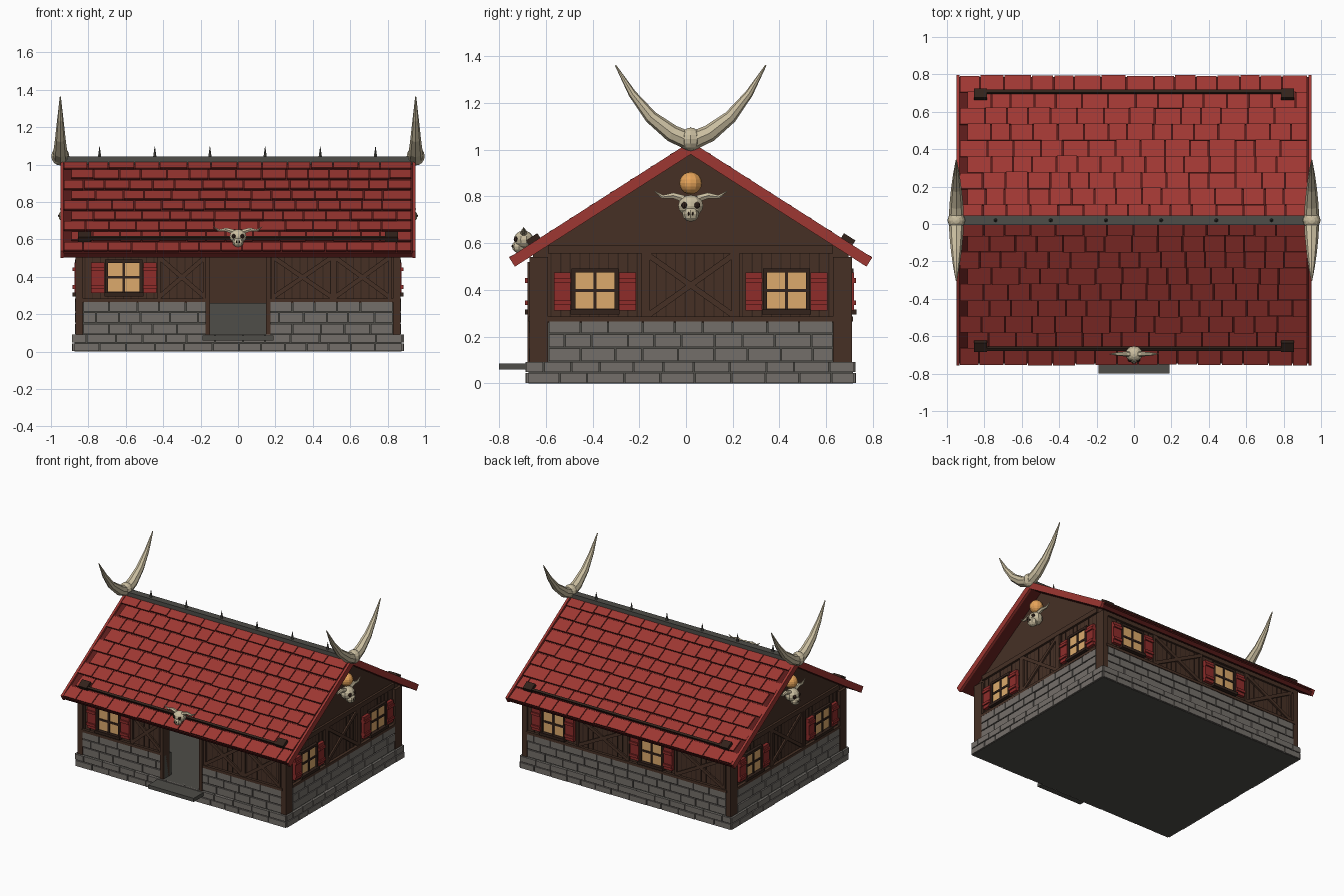
import bpy, bmesh, math, random
from mathutils import Matrix, Vector

random.seed(4)
if "Cube" in bpy.data.objects:
    bpy.data.objects.remove(bpy.data.objects["Cube"])


def material(name, *rgb):
    m = bpy.data.materials.new(name)
    col = [((c / 255 + 0.055) / 1.055) ** 2.4 for c in rgb] + [1]
    m.diffuse_color = col
    m.use_nodes = True
    m.node_tree.nodes["Principled BSDF"].inputs["Base Color"].default_value = col
    return m


ROOF = material("roof red", 158, 55, 50)
UNDER = material("dark red", 88, 27, 25)
SHUTTER = material("shutter red", 142, 44, 42)
WOOD = material("brown wood", 70, 48, 37)
DARK = material("dark wood", 50, 34, 27)
STONE = material("light stone", 116, 111, 106)
GREY = material("dark stone", 78, 77, 72)
GLASS = material("lit glass", 220, 170, 108)
BONE = material("bone", 202, 190, 160)
ORB = material("orange glow", 232, 165, 90)


def frame(u, n, w, origin):
    m = Matrix((u, n, w)).transposed().to_4x4()
    m.translation = origin
    return m


# Every frame is (along the wall, outward, up), centred on the house axis
MID, UP = Vector((0, 0.02, 0)), (0, 0, 1)
FRONT = frame((1, 0, 0), (0, -1, 0), UP, MID)
BACK = frame((1, 0, 0), (0, 1, 0), UP, MID)
GABLES = [frame((0, 1, 0), (s, 0, 0), UP, MID) for s in (1, -1)]
PITCH = math.atan2(0.495, 0.775)
CO, SI = math.cos(PITCH), math.sin(PITCH)
SLOPES = [frame((1, 0, 0), (0, s * SI, CO), (0, s * CO, -SI), (0, 0.02, 1.03)) for s in (-1, 1)]


class Part:
    def __init__(self, name):
        self.name, self.bm, self.mats = name, bmesh.new(), []

    def paint(self, faces, mat):
        if mat not in self.mats:
            self.mats.append(mat)
        for f in faces:
            f.material_index = self.mats.index(mat)

    def solid(self, verts, mat):
        faces = {f for v in verts for f in v.link_faces}
        self.paint(faces, mat)
        return faces

    def box(self, m, u, n, w, mat):
        mid = Vector([(a + b) / 2 for a, b in (u, n, w)])
        size = Matrix.Diagonal([b - a for a, b in (u, n, w)] + [1])
        r = bmesh.ops.create_cube(self.bm, size=1, matrix=m @ Matrix.Translation(mid) @ size)
        return self.solid(r["verts"], mat)

    def ball(self, m, at, radii, mat, seg=10):
        mm = m @ Matrix.Translation(at) @ Matrix.Diagonal([*radii, 1])
        r = bmesh.ops.create_uvsphere(self.bm, u_segments=seg, v_segments=seg - 2, radius=1, matrix=mm)
        self.solid(r["verts"], mat)

    def horn(self, m, path, radii, mat, seg=8):
        pts, n, rings = [Vector(p) for p in path], Vector((0, 1, 0)), []
        for i, p in enumerate(pts):
            t = (pts[min(i + 1, len(pts) - 1)] - pts[max(i - 1, 0)]).normalized()
            side = t.cross(n)
            ring = []
            for k in range(seg):
                a = math.tau * k / seg
                ring.append(self.bm.verts.new(m @ (p + radii[i] * (n * math.cos(a) + side * math.sin(a)))))
            rings.append(ring)
        for a, b in zip(rings, rings[1:]):
            for k in range(seg):
                j = (k + 1) % seg
                self.bm.faces.new((a[k], a[j], b[j], b[k]))
        self.bm.faces.new(rings[0])
        self.bm.faces.new(rings[-1])
        self.solid([v for r in rings for v in r], mat)

    def prism(self, m, outline, n0, n1, mat):
        a, b = [[self.bm.verts.new(m @ Vector((u, n, w))) for u, w in outline] for n in (n0, n1)]
        self.bm.faces.new(a)
        self.bm.faces.new(b)
        for k in range(len(a)):
            j = (k + 1) % len(a)
            self.bm.faces.new((a[k], a[j], b[j], b[k]))
        self.solid(a + b, mat)

    def finish(self):
        bmesh.ops.recalc_face_normals(self.bm, faces=self.bm.faces)
        me = bpy.data.meshes.new(self.name)
        self.bm.to_mesh(me)
        self.bm.free()
        for m in self.mats:
            me.materials.append(m)
        bpy.context.collection.objects.link(bpy.data.objects.new(self.name, me))


def courses(part, m, u0, u1, n, heights):
    """Rows of staggered stones just proud of a mortar face."""
    for i, (z0, z1) in enumerate(heights):
        u = u0
        width = 0.07 if i % 2 else 0.14
        while u < u1 - 0.01:
            end = u + width
            if u1 - end < 0.05:
                end = u1
            part.box(m, (u + 0.003, end - 0.003), (n - 0.02, n + random.uniform(0.008, 0.012)), (z0, z1), STONE)
            u, width = end, random.uniform(0.11, 0.16)


# Stone foundation, plinth and doorstep
base = Part("foundation")
base.box(FRONT, (-0.875, 0.875), (-0.695, 0.695), (0, 0.09), GREY)
LOW = [(0.002, 0.043), (0.049, 0.09)]
HIGH = [(0.095, 0.148), (0.155, 0.208), (0.215, 0.265)]
runs = [(FRONT, -0.83, -0.15, 0.68), (FRONT, 0.15, 0.83, 0.68), (BACK, -0.83, 0.83, 0.68)]
runs += [(g, -0.61, 0.61, 0.86) for g in GABLES]
for m, a, b, n in runs:
    base.box(m, (a, b), (n - 0.08, n), (0.08, 0.26), GREY)
    courses(base, m, a, b, n, HIGH)
for m, half, n in [(FRONT, 0.88, 0.695), (BACK, 0.88, 0.695)] + [(g, 0.7, 0.875) for g in GABLES]:
    courses(base, m, -half, half, n, LOW)
base.finish()
step = Part("doorstep")
step.box(FRONT, (-0.19, 0.19), (0.65, 0.82), (0.058, 0.085), GREY)
step.finish()

# Wooden walls with an open doorway
walls = Part("walls")
for a, b, z in [(-0.85, -0.15, 0.09), (0.15, 0.85, 0.09), (-0.15, 0.15, 0.51)]:
    walls.box(FRONT, (a, b), (0.625, 0.675), (z, 0.55), WOOD)
walls.box(BACK, (-0.85, 0.85), (0.625, 0.675), (0.09, 0.55), WOOD)
for g in GABLES:
    walls.prism(g, [(-0.675, 0.09), (0.675, 0.09), (0.675, 0.552), (0, 0.983), (-0.675, 0.552)], 0.8, 0.85, WOOD)
walls.finish()

# Plank joints
joints = Part("plank_joints")
for m, half, n, top in [(FRONT, 0.82, 0.675, 0.52), (BACK, 0.82, 0.675, 0.52)] + [(g, 0.6, 0.85, 0.56) for g in GABLES]:
    u = -half
    while u < half:
        if m is not FRONT or abs(u) > 0.17:
            joints.box(m, (u, u + 0.005), (n, n + 0.002), (0.28, top), DARK)
        u += 0.041
joints.finish()

# Timber frame: posts, rails and crossed braces
timber = Part("timber_frame")
for g in GABLES:
    for s in (-1, 1):
        timber.box(g, sorted((s * 0.61, s * 0.69)), (0.83, 0.87), (0.09, 0.54), WOOD)
        timber.box(g, sorted((s * 0.19, s * 0.21)), (0.84, 0.864), (0.28, 0.56), WOOD)
    timber.box(g, (-0.61, 0.61), (0.84, 0.872), (0.265, 0.285), WOOD)
    timber.box(g, (-0.61, 0.61), (0.84, 0.866), (0.555, 0.59), WOOD)
for a, b in [(-0.84, -0.15), (0.15, 0.84)]:
    timber.box(FRONT, (a, b), (0.66, 0.695), (0.265, 0.285), WOOD)
timber.box(BACK, (-0.84, 0.84), (0.66, 0.695), (0.265, 0.285), WOOD)
for m in (FRONT, BACK):
    timber.box(m, (-0.84, 0.84), (0.66, 0.69), (0.51, 0.54), WOOD)
for s in (-1, 1):
    timber.box(FRONT, sorted((s * 0.15, s * 0.175)), (0.62, 0.698), (0.09, 0.52), WOOD)
panels = [(FRONT, -0.43, -0.17, 0.675), (FRONT, 0.18, 0.51, 0.675), (FRONT, 0.51, 0.82, 0.675),
          (BACK, -0.02, 0.42, 0.675), (BACK, -0.82, -0.4, 0.675)]
for m, a, b, n in panels + [(g, -0.19, 0.19, 0.85) for g in GABLES]:
    top = 0.51 if n < 0.8 else 0.555
    w, h = b - a, top - 0.285
    for s in (-1, 1):
        turn = Matrix.Translation(((a + b) / 2, n, (top + 0.285) / 2)) @ Matrix.Rotation(s * math.atan2(h, w), 4, "Y")
        half = math.hypot(w, h) / 2 - 0.01
        timber.box(m @ turn, (-half, half), (0, 0.012), (-0.012, 0.012), WOOD)
        edge = (a, a + 0.016) if s < 0 else (b - 0.016, b)
        timber.box(m, edge, (n, n + 0.013), (0.285, top), WOOD)
timber.finish()

# Windows with shutters
windows = Part("windows")
spots = [(FRONT, -0.61, 0.675), (BACK, 0.61, 0.675), (BACK, -0.21, 0.675)]
for m, u, n in spots + [(g, s * 0.41, 0.85) for g in GABLES for s in (-1, 1)]:
    windows.box(m, (u - 0.1, u + 0.1), (n, n + 0.008), (0.3, 0.49), DARK)
    windows.box(m, (u - 0.084, u + 0.084), (n, n + 0.012), (0.32, 0.475), GLASS)
    windows.box(m, (u - 0.007, u + 0.007), (n, n + 0.018), (0.31, 0.48), DARK)
    windows.box(m, (u - 0.085, u + 0.085), (n, n + 0.018), (0.39, 0.404), DARK)
    windows.box(m, (u - 0.105, u + 0.105), (n, n + 0.035), (0.295, 0.316), DARK)
    windows.box(m, (u - 0.1, u + 0.1), (n, n + 0.022), (0.474, 0.492), DARK)
    for s in (-1, 1):
        windows.box(m, sorted((u + s * 0.084, u + s * 0.1)), (n, n + 0.022), (0.3, 0.49), DARK)
        windows.box(m, sorted((u + s * 0.104, u + s * 0.175)), (n, n + 0.024), (0.312, 0.475), SHUTTER)
        for z in (0.335, 0.43):
            windows.box(m, sorted((u + s * 0.103, u + s * 0.176)), (n, n + 0.034), (z, z + 0.02), SHUTTER)
windows.finish()

# Roof: boards, tilted shingles with dark lower ends, and bargeboards
roof, LENGTH, ROWS = Part("roof"), 0.92, 9
pitch = LENGTH / ROWS
for m in SLOPES:
    roof.box(m, (-0.94, 0.94), (-0.04, -0.012), (0, LENGTH - 0.005), UNDER)
    for s in (-1, 1):
        roof.box(m, sorted((s * 0.932, s * 0.95)), (-0.042, 0.004), (0, LENGTH), ROOF)
    for row in range(ROWS):
        tilt = m @ Matrix.Translation((0, -0.013, row * pitch)) @ Matrix.Rotation(-0.1, 4, "X")
        back = tilt.inverted()
        u = -0.89 if row % 2 else -0.93
        while u < 0.92:
            end = u + random.uniform(0.1, 0.15)
            if end > 0.88:
                end = 0.93
            low = pitch - random.uniform(0, 0.008)
            faces = roof.box(tilt, (u, end - 0.006), (0, 0.009), (0, low), ROOF)
            roof.paint([f for f in faces if (back @ f.calc_center_median()).z > low - 0.001], UNDER)
            u = end
roof.finish()

# Snow rails on both slopes
rails = Part("roof_rails")
for m in SLOPES:
    rails.box(m, (-0.85, 0.85), (0.004, 0.022), (0.798, 0.814), DARK)
    for s in (-1, 1):
        rails.box(m, sorted((s * 0.785, s * 0.855)), (-0.01, 0.027), (0.762, 0.82), DARK)
rails.finish()

# Ridge cap with spikes
ridge = Part("ridge_cap")
ridge.box(FRONT, (-0.93, 0.93), (-0.026, 0.026), (1.0, 1.042), GREY)
for i in range(6):
    at = Matrix.Translation((-0.74 + i * 0.295, 0.02, 1.067))
    r = bmesh.ops.create_cone(ridge.bm, cap_ends=True, segments=6, radius1=0.011, radius2=0.001, depth=0.06, matrix=at)
    ridge.solid(r["verts"], GREY)
ridge.finish()

# Great horns on the gable peaks
horns = Part("gable_horns")
for g in GABLES:
    horns.ball(g, (0, 0.95, 1.045), (0.047, 0.048, 0.05), BONE)
    for s in (-1, 1):
        path = [(0, 1.035), (0.08, 1.07), (0.17, 1.14), (0.25, 1.24), (0.322, 1.362)]
        horns.horn(g, [(s * u, 0.95, z) for u, z in path], [0.04, 0.037, 0.028, 0.017, 0.003], BONE)
horns.finish()

# Horned skulls over the door and on each gable, with a glowing orb above the gable ones
skulls, orbs = Part("horned_skulls"), Part("gable_orbs")
for m, at, size in [(FRONT, (0, 0.715, 0.615), 0.84)] + [(g, (0, 0.9, 0.76), 1) for g in GABLES]:
    k = m @ Matrix.Translation(at) @ Matrix.Scale(size, 4)
    skulls.ball(k, (0, 0, 0), (0.056, 0.05, 0.046), BONE)
    skulls.ball(k, (0, 0.025, -0.035), (0.036, 0.035, 0.033), BONE, 8)
    for s in (-1, 1):
        skulls.ball(k, (s * 0.027, 0.038, 0.002), (0.014, 0.013, 0.014), DARK, 8)
        skulls.ball(k, (s * 0.009, 0.056, -0.034), (0.005, 0.006, 0.008), DARK, 6)
        path = [(0.03, 0.03), (0.075, 0.044), (0.12, 0.038), (0.155, 0.062)]
        skulls.horn(k, [(s * u, 0, z) for u, z in path], [0.017, 0.014, 0.009, 0.002], BONE, 6)
    if m in GABLES:
        orbs.ball(m, (0, 0.89, 0.857), (0.048, 0.048, 0.048), ORB, 12)
skulls.finish()
orbs.finish()
